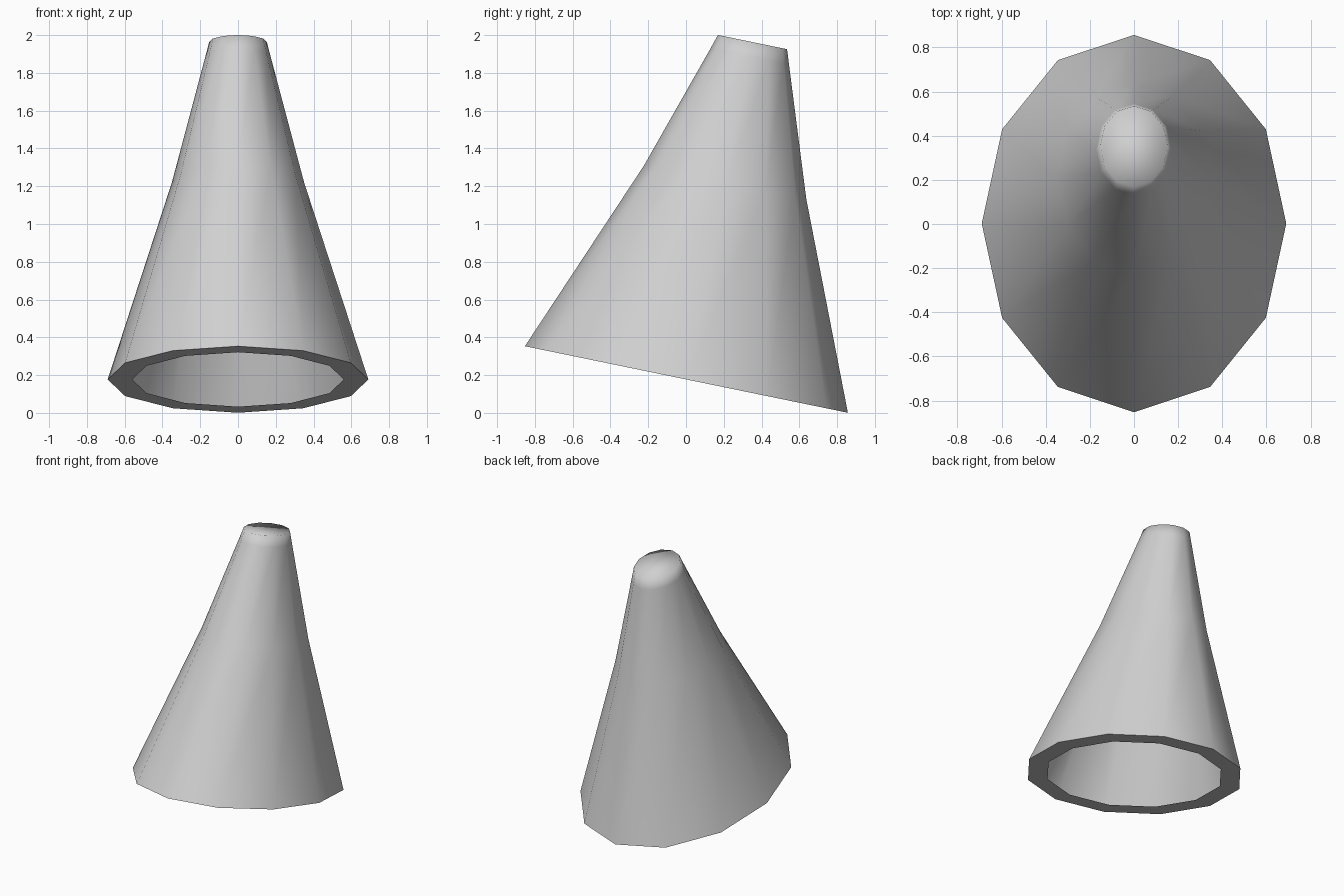
import bpy, bmesh, math

if "Cube" in bpy.data.objects:
    bpy.data.objects.remove(bpy.data.objects["Cube"])

SIDES = 12
TILT = 0.206  # drop in z per unit of y, shared by every ring


def ring(bm, y, z, rx, ry):
    """Tilted elliptical ring of vertices."""
    verts = []
    for i in range(SIDES):
        a = 2 * math.pi * i / SIDES
        dy = ry * math.sin(a)
        verts.append(bm.verts.new((rx * math.cos(a), y + dy, z - TILT * dy)))
    return verts


def bridge(bm, a, b):
    """Quads between two rings."""
    faces = []
    for i in range(SIDES):
        j = (i + 1) % SIDES
        faces.append(bm.faces.new((a[i], a[j], b[j], b[i])))
    return faces


grey = bpy.data.materials.new("light grey")
grey.diffuse_color = (0.63, 0.63, 0.63, 1)
grey.use_nodes = True
grey.node_tree.nodes["Principled BSDF"].inputs["Base Color"].default_value = grey.diffuse_color

bm = bmesh.new()

# Wall: base, bend, collar just under the tip, tip (y, z, x radius, y radius)
wall = [ring(bm, *r) for r in ((0.002, 0.177, 0.69, 0.855),
                               (0.207, 1.22, 0.35, 0.43),
                               (0.338, 1.889, 0.172, 0.207),
                               (0.352, 1.963, 0.153, 0.183))]
for a, b in zip(wall, wall[1:]):
    bridge(bm, a, b)

# Closed tip
bm.faces.new(wall[-1])
for f in bm.faces:
    f.smooth = True

# Flat rim set into the open base of the thin shell
opening = ring(bm, 0.002, 0.177, 0.56, 0.70)
for f in bridge(bm, opening, wall[0]):
    f.smooth = False
    for e in f.edges:
        e.smooth = False

bm.normal_update()
mesh = bpy.data.meshes.new("hollow_cone")
bm.to_mesh(mesh)
bm.free()
mesh.materials.append(grey)
cone = bpy.data.objects.new("hollow_cone", mesh)
bpy.context.collection.objects.link(cone)
